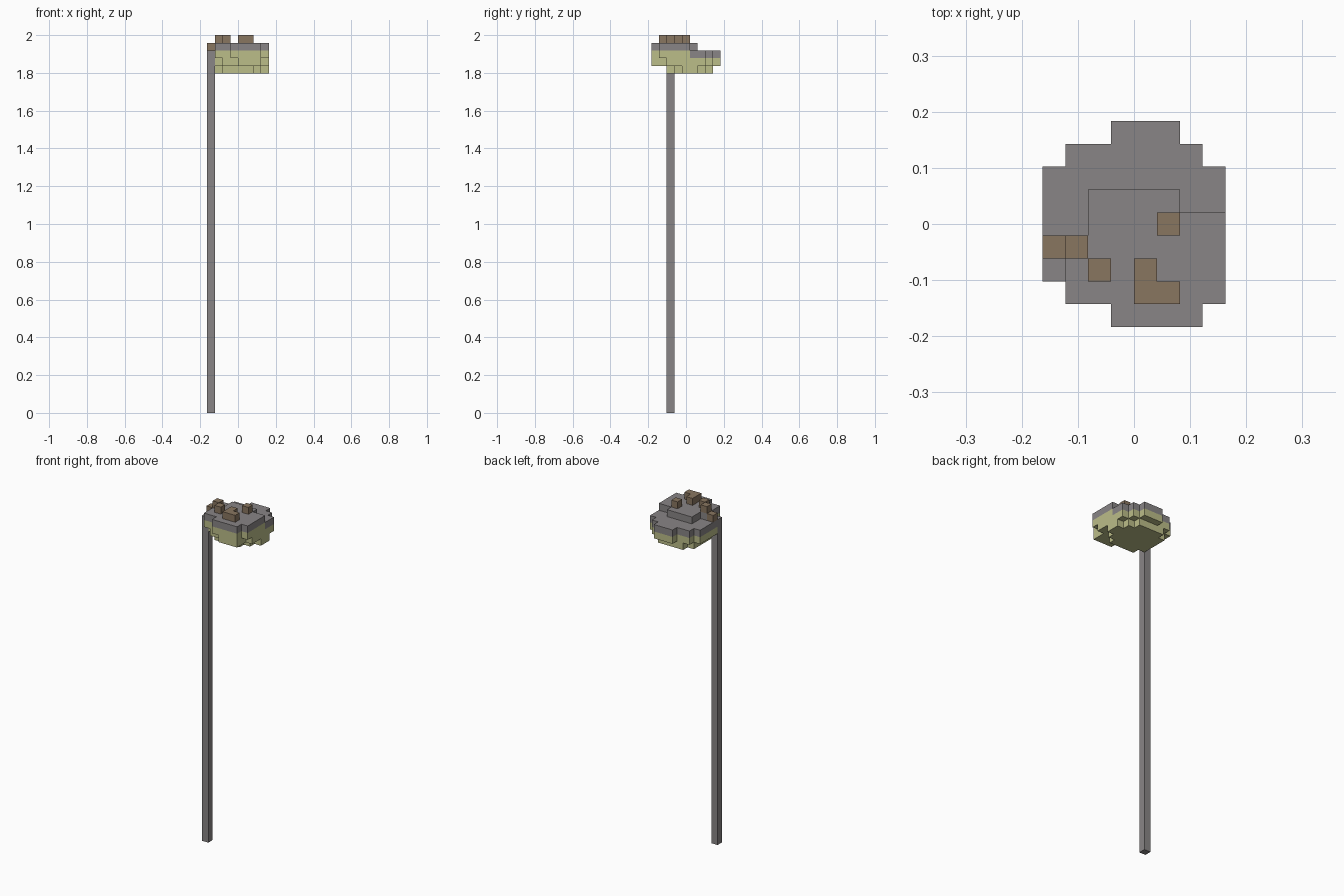
import bpy, bmesh
from mathutils import Vector

if "Cube" in bpy.data.objects:
    bpy.data.objects.remove(bpy.data.objects["Cube"], do_unlink=True)

UNIT = 2 / 49                      # edge of one block
ORIGIN = Vector((-4, -4.5, 0))     # block grid corner, in blocks
CRUST_LEVEL = 46                   # level of the lower step of the crust


def make_material(name, color):
    mat = bpy.data.materials.new(name)
    mat.use_nodes = True
    mat.diffuse_color = (*color, 1)
    bsdf = next(n for n in mat.node_tree.nodes if n.type == 'BSDF_PRINCIPLED')
    bsdf.inputs["Base Color"].default_value = (*color, 1)
    return mat


stone_grey = make_material("stone grey", (.25, .235, .237))
pale_yellow = make_material("pale yellow", (.5, .51, .25))
earth_brown = make_material("earth brown", (.25, .18, .117))


def layer(level, rows):
    """Blocks of one level; rows maps y to its first and last x."""
    return {(x, y, level) for y, (a, b) in rows.items() for x in range(a, b + 1)}


# Rounded head, level by level
base = layer(44, {2: (2, 5), 3: (1, 6), 4: (1, 7), 5: (1, 7), 6: (1, 6), 7: (2, 5)})
belly = layer(45, {0: (4, 6), 1: (2, 6), 2: (1, 7), 3: (0, 7), 4: (0, 7),
                   5: (0, 7), 6: (0, 7), 7: (1, 6), 8: (3, 5)})
middle = layer(46, {0: (3, 6), 1: (1, 7), 2: (1, 7), 3: (0, 7), 4: (0, 7),
                    5: (0, 7), 6: (0, 7), 7: (1, 6), 8: (3, 5)})
top = layer(47, {0: (3, 6), 1: (1, 7), 2: (1, 7), 3: (1, 7), 4: (2, 7), 5: (2, 5)})

# The crust covers the back step and every middle block left open above
step = {c for c in middle if c[1] > 4 or (c[0], c[1], CRUST_LEVEL + 1) not in top}

# Small bumps on top, and the pole
bumps = {(0, 3, 47), (1, 3, 48), (2, 2, 48), (4, 2, 48),
         (4, 1, 48), (5, 1, 48), (5, 4, 48)}
pole = {(0, 2, z) for z in range(CRUST_LEVEL + 1)}

parts = {
    "pole": (pole, stone_grey),
    "head_underside": (base | belly | (middle - step), pale_yellow),
    "head_crust": (top | step, stone_grey),
    "top_bumps": (bumps, earth_brown),
}
solid = set().union(*(cells for cells, _ in parts.values()))


def build(name, cells, mat):
    """Skin the outside of a block set and merge its flat areas."""
    bm = bmesh.new()
    for cell in cells:
        center = Vector(cell) + Vector((.5, .5, .5)) + ORIGIN
        for axis in range(3):
            for sign in (-1, 1):
                normal = Vector((0, 0, 0))
                normal[axis] = sign
                if tuple(int(c + n) for c, n in zip(cell, normal)) in solid:
                    continue
                u = Vector((0, 0, 0))
                u[(axis + 1) % 3] = .5
                v = normal.cross(u)
                mid = center + normal / 2
                corners = (mid - u - v, mid + u - v, mid + u + v, mid - u + v)
                bm.faces.new([bm.verts.new(p * UNIT) for p in corners])
    bmesh.ops.remove_doubles(bm, verts=bm.verts, dist=UNIT / 100)
    bmesh.ops.dissolve_limit(bm, angle_limit=.01, verts=bm.verts, edges=bm.edges)
    mesh = bpy.data.meshes.new(name)
    bm.to_mesh(mesh)
    bm.free()
    mesh.materials.append(mat)
    bpy.context.scene.collection.objects.link(bpy.data.objects.new(name, mesh))


for part_name, (cells, mat) in parts.items():
    build(part_name, cells, mat)
